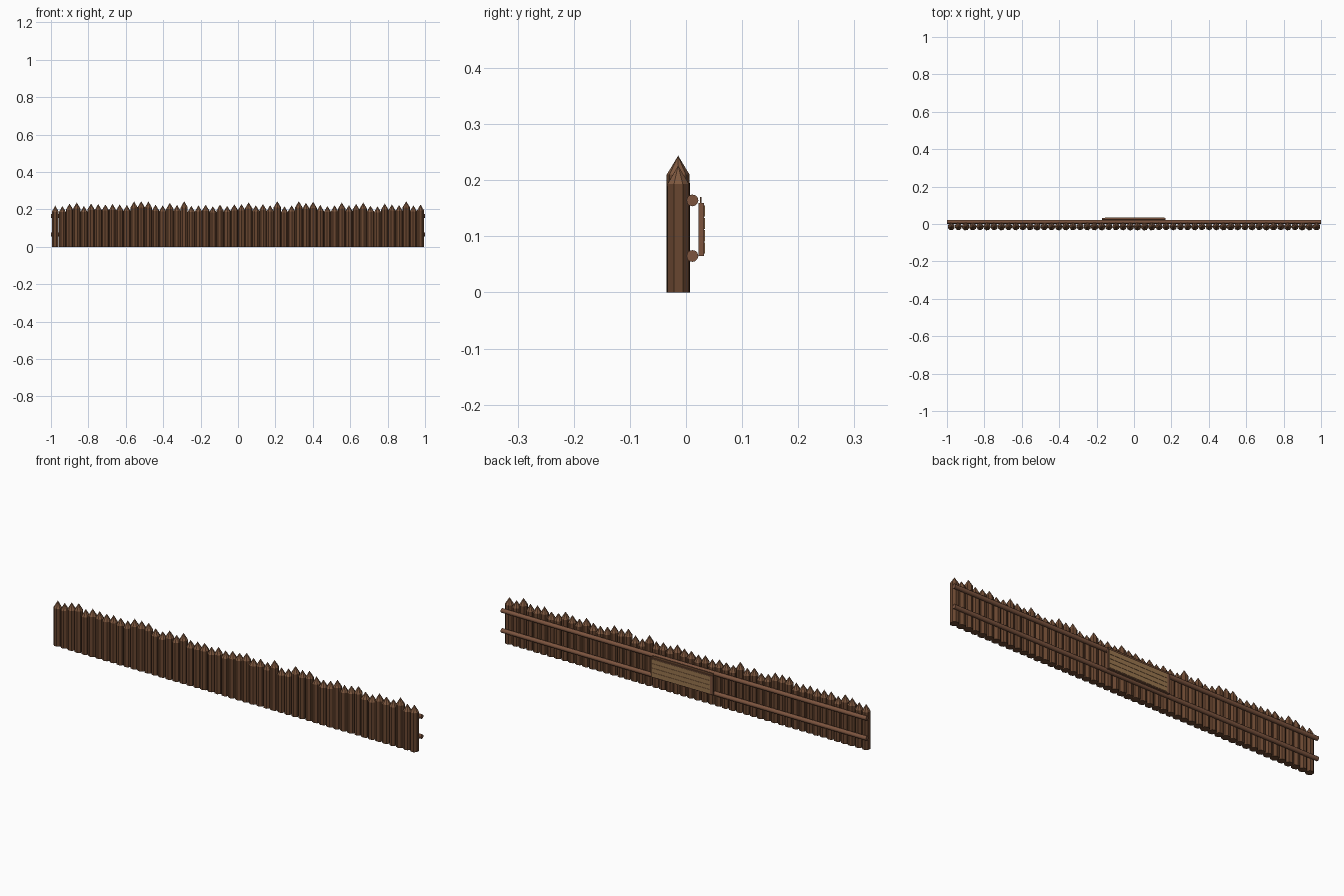
import bpy, math, random
from math import pi

cube = bpy.data.objects.get("Cube")
if cube:
    bpy.data.objects.remove(cube, do_unlink=True)
random.seed(4)


def material(name, rgb):
    m = bpy.data.materials.new(name)
    m.use_nodes = True
    m.diffuse_color = (*rgb, 1)
    m.node_tree.nodes["Principled BSDF"].inputs["Base Color"].default_value = (*rgb, 1)
    return m


BARK = material("dark bark", (0.14, 0.061, 0.029))
CUT = material("cut wood", (0.21, 0.098, 0.05))
RAIL = material("rail wood", (0.2, 0.088, 0.048))
TAN = material("pale plank", (0.32, 0.18, 0.076))


def prism(name, radius, length, location, rotation, sides, mat):
    bpy.ops.mesh.primitive_cylinder_add(vertices=sides, radius=radius, depth=length,
                                        location=location, rotation=rotation)
    ob = bpy.context.object
    ob.name = name
    ob.data.materials.append(mat)
    return ob


def box(name, x, y, z, mat):
    """Box from (low, high) pairs on each axis."""
    bpy.ops.mesh.primitive_cube_add(size=1, location=[sum(r) / 2 for r in (x, y, z)])
    ob = bpy.context.object
    ob.name = name
    ob.scale = [r[1] - r[0] for r in (x, y, z)]
    ob.data.materials.append(mat)
    return ob


def stake(name, x, y, radius, shoulder, tip, turn):
    """Eight-sided log with a sharpened point."""
    n = 8
    ring = [(radius * math.cos(turn + 2 * pi * i / n),
             radius * math.sin(turn + 2 * pi * i / n)) for i in range(n)]
    verts = [(a, b, 0) for a, b in ring] + [(a, b, shoulder) for a, b in ring] + [(0, 0, tip)]
    faces = [tuple(reversed(range(n)))]
    for i in range(n):
        j = (i + 1) % n
        faces += [(i, j, n + j, n + i), (n + i, n + j, 2 * n)]
    mesh = bpy.data.meshes.new(name)
    mesh.from_pydata(verts, [], faces)
    mesh.materials.append(BARK)
    mesh.materials.append(CUT)
    for face in mesh.polygons:
        if 2 * n in face.vertices:
            face.material_index = 1
    ob = bpy.data.objects.new(name, mesh)
    ob.location = (x, y, 0)
    bpy.context.collection.objects.link(ob)


# Row of sharpened stakes
COUNT = 52
TALL = {3, 11, 12, 13, 16, 18, 27, 31, 34, 35, 36, 40, 43, 49}
for i in range(COUNT):
    x = -0.977 + 1.953 * i / (COUNT - 1)
    tip = random.uniform(0.235, 0.244) if i in TALL else random.uniform(0.216, 0.232)
    stake(f"stake_{i + 1}", x, -0.014, random.uniform(0.0193, 0.0208),
          tip - 0.033, tip, random.uniform(0, pi / 4))

# Two long round rails along the back
for name, z in (("lower_rail", 0.065), ("upper_rail", 0.164)):
    rail = prism(name, 0.0105, 2, (0, 0.0115, z), (0, pi / 2, 0), 12, RAIL)
    bpy.ops.object.shade_smooth_by_angle(angle=math.radians(35))

# Board fixed to the rails, with pale planks on its back face
box("board_backing", (-0.17, 0.168), (0.022, 0.0325), (0.065, 0.159), RAIL)
box("board_top_strip", (-0.168, 0.166), (0.025, 0.0275), (0.157, 0.17), BARK)
PLANKS = 4
pitch = 0.088 / PLANKS
for i in range(PLANKS):
    low = 0.068 + i * pitch
    box(f"board_plank_{i + 1}", (-0.155, 0.164), (0.032, 0.034),
        (low + 0.001, low + pitch - 0.001), TAN)
